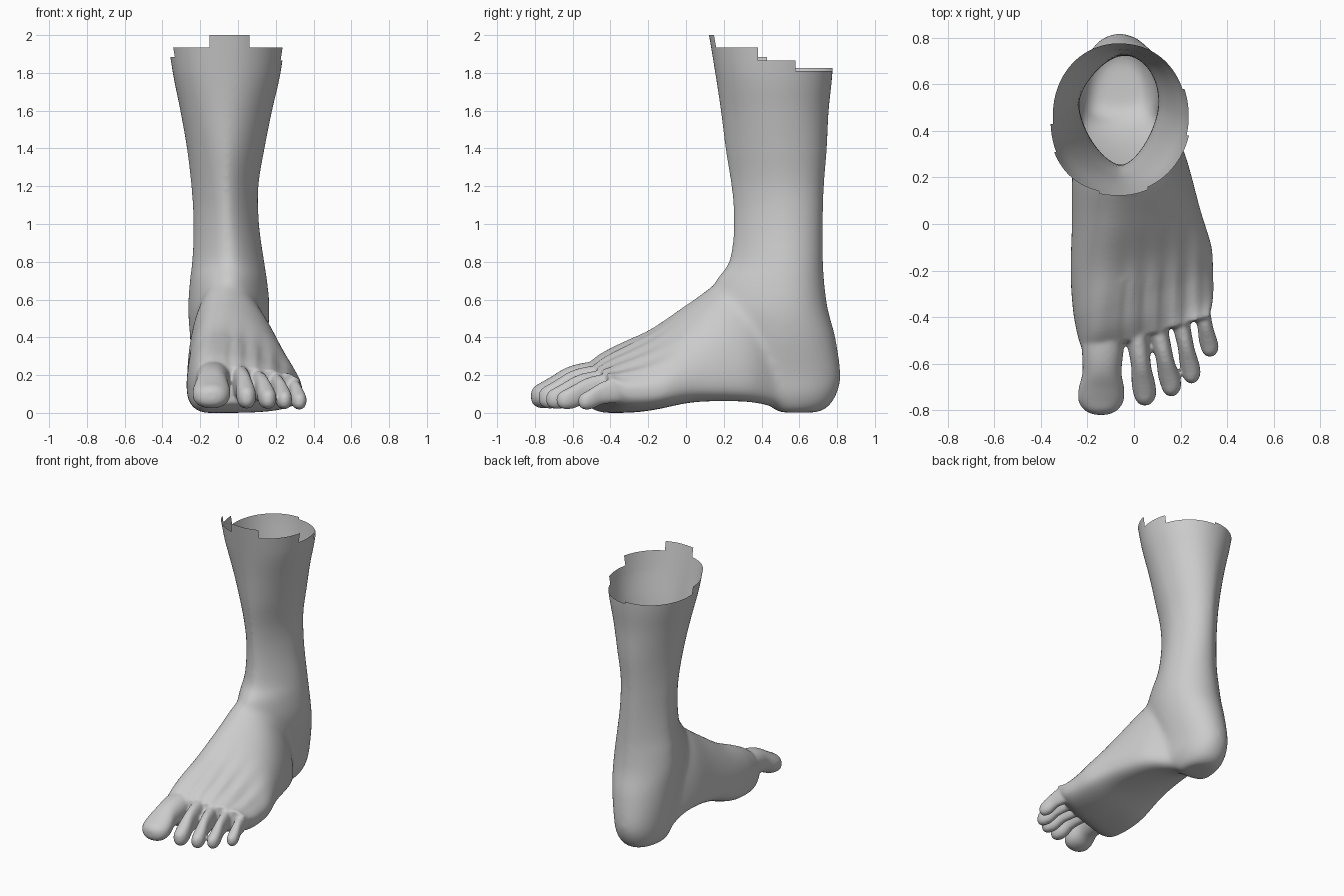
import bpy, bmesh, math

old = bpy.data.objects.get("Cube")
if old:
    bpy.data.objects.remove(old)

skin = bpy.data.materials.new("plain_grey")
skin.use_nodes = True
skin.diffuse_color = (0.6, 0.6, 0.6, 1)
skin.node_tree.nodes["Principled BSDF"].inputs["Base Color"].default_value = (0.6, 0.6, 0.6, 1)


def clamp(t):
    return min(1, max(0, t))


def refine(rows, steps=6):
    """Smooth spline through rows of section values."""
    out = []
    for i in range(len(rows) - 1):
        a, b, c, d = (rows[max(i - 1, 0)], rows[i], rows[i + 1], rows[min(i + 2, len(rows) - 1)])
        for s in range(steps):
            t = s / steps
            out.append([q + 0.5 * t * (r - p + t * (2 * p - 5 * q + 4 * r - w + t * (3 * (q - r) + w - p)))
                        for p, q, r, w in zip(a, b, c, d)])
    return out + [list(rows[-1])]


def section(u0, uc, u1, v0, vc, v1, powers, n=96):
    """Closed outline from four superellipse quarters meeting at (uc, vc)."""
    pts = []
    for k in range(n):
        a = 2 * math.pi * k / n
        e = powers[4 * k // n]
        c, s = math.cos(a), math.sin(a)
        u = uc + (u1 - uc if c > 0 else u0 - uc) * abs(c) ** e
        v = vc + (v1 - vc if s > 0 else v0 - vc) * abs(s) ** e
        pts.append((u, v))
    return pts


def loft(bm, rings):
    loops = [[bm.verts.new(p) for p in ring] for ring in rings]
    for a, b in zip(loops, loops[1:]):
        for k in range(len(a)):
            j = (k + 1) % len(a)
            bm.faces.new((a[k], a[j], b[j], b[k]))
    caps = [bm.faces.new(loops[0][::-1]), bm.faces.new(loops[-1])]
    bmesh.ops.triangulate(bm, faces=caps)


parts = bmesh.new()

# Leg and heel: height, right, left, front, back
leg = [(0.0, -.16, .04, .50, .70), (0.03, -.20, .07, .45, .755), (0.1, -.228, .10, .41, .80),
       (0.2, -.24, .115, .37, .82), (0.4, -.255, .155, .23, .792), (0.55, -.265, .168, .13, .752),
       (0.7, -.257, .155, .155, .733), (0.8, -.245, .14, .225, .728), (1.0, -.238, .112, .25, .727),
       (1.2, -.247, .108, .24, .73), (1.4, -.27, .14, .21, .745), (1.6, -.305, .18, .185, .755),
       (1.8, -.345, .225, .155, .775), (2.1, -.392, .268, .105, .79)]
rings = []
for z, x0, x1, y0, y1 in refine(leg):
    lean = max(0, 1 - (z - 1.0) ** 2 / 0.8) ** 2
    base = 0.88 + 0.12 * clamp(z / 0.6)
    flare = clamp((z - 1.1) / 0.7)
    powers = [base + lean * p - flare * q for p, q in ((-.05, .05), (.35, .05), (.25, .13), (.3, 0))]
    rings.append([(x, y, z) for x, y in section(
        x0, (x0 + x1) / 2 + .01 * lean, x1, y0, .52 - .06 * flare, y1, powers)])
loft(parts, rings)

# Foot body: depth, right, left, sole, top, ridge x, arch lift
foot = [(0.66, -.17, .03, .08, .42, -.07, 0), (0.5, -.22, .10, .025, .56, -.06, .04),
        (0.35, -.25, .20, .04, .68, -.06, .12), (0.2, -.268, .25, .045, .705, -.07, .13),
        (0.02, -.268, .295, .04, .58, -.08, .08), (-0.15, -.272, .335, .015, .447, -.1, .01),
        (-0.28, -.262, .34, .0, .375, -.12, 0), (-0.4, -.24, .34, .005, .31, -.13, 0),
        (-0.48, -.215, .325, .05, .245, -.12, 0)]
rings = []
for y, x0, x1, z0, z1, ridge, arch in refine(foot):
    slant = 0.3 * clamp((0.1 - y) / 0.4)
    mid = z0 + 0.13
    tendon = 0.007 * clamp(-y / 0.25)
    ring = []
    for x, z in section(x0, ridge, x1, z0, mid, z1, (1.25, 1.0, .65, .6)):
        inner = ((x1 - x) / (x1 - x0)) ** 2
        lift = arch * inner * clamp((mid - z) / 0.13)
        if z > mid and -.05 < x < .29:
            lift += tendon * math.cos(2 * math.pi * x / .09)
        ring.append((x, y + slant * (x - .05), z + lift))
    rings.append(ring)
loft(parts, rings)

# Toes: base depth, tip depth, base x, tip x, half width, height
toe_shape = [(0, 1, .32, 1.1), (.35, .88, .28, 1.02), (.55, .84, .24, .92),
             (.72, .98, .12, .76), (.85, .97, .09, .64), (.94, .75, .13, .56),
             (.985, .45, .2, .48), (1, .2, .28, .42)]
toes = [(-.42, -.82, -.13, -.142, .1, .255), (-.42, -.78, .005, .047, .051, .235),
        (-.4, -.74, .09, .16, .046, .21), (-.35, -.685, .185, .247, .042, .195),
        (-.3, -.57, .275, .326, .04, .175)]
for y0, y1, xa, xb, w, h in toes:
    rings = []
    for t, fw, fb, ft in refine(toe_shape):
        x = xa + (xb - xa) * min(1, t * 1.15)
        y = y0 + (y1 - y0) * t
        rings.append([(u, y, v) for u, v in section(
            x - w * fw, x, x + w * fw, h * fb, h * (fb + ft) / 2, h * ft, [.9] * 4)])
    loft(parts, rings)
bmesh.ops.recalc_face_normals(parts, faces=parts.faces)

# Fuse all parts into one smooth skin
mesh = bpy.data.meshes.new("foot_and_leg")
parts.to_mesh(mesh)
parts.free()
body = bpy.data.objects.new("foot_and_leg", mesh)
bpy.context.collection.objects.link(body)
fuse = body.modifiers.new("fuse", "REMESH")
fuse.mode = "VOXEL"
fuse.voxel_size = 0.009
soft = body.modifiers.new("soften", "SMOOTH")
soft.factor = 0.5
soft.iterations = 8
bpy.context.view_layer.update()
fused = bpy.data.meshes.new_from_object(body.evaluated_get(bpy.context.evaluated_depsgraph_get()))
body.modifiers.clear()
body.data = fused

bm = bmesh.new()
bm.from_mesh(fused)

# Blend the ankle and instep further, in a shrinking zone that fades out
for i in range(50):
    zone = [v for v in bm.verts if v.co.y > -.25 + .006 * i and v.co.z < 1.25 - .007 * i]
    bmesh.ops.smooth_vert(bm, verts=zone, factor=0.5, use_axis_x=True, use_axis_y=True, use_axis_z=True)


# Stepped open rim at the top of the leg
def rim_height(x, y):
    if y < .3 and -.15 < x < .06:
        return 2.0
    if x < -.05:
        return 1.935 if y < .31 else 1.885 if y < .43 else 1.825
    return 1.935 if y < .38 else 1.865 if y < .58 else 1.81


cuts = [((0, 0, z), (0, 0, 1)) for z in (1.81, 1.825, 1.865, 1.885, 1.935, 2.0)]
cuts += [((0, y, 0), (0, 1, 0)) for y in (.31, .38, .43, .58)]
cuts += [((x, 0, 0), (1, 0, 0)) for x in (-.15, -.05, .06)]
for co, no in cuts:
    faces = [f for f in bm.faces if f.calc_center_median().z > 1.75]
    geom = set(faces) | {e for f in faces for e in f.edges} | {v for f in faces for v in f.verts}
    bmesh.ops.bisect_plane(bm, geom=list(geom), plane_co=co, plane_no=no, dist=1e-5)
gone = []
for f in bm.faces:
    c = f.calc_center_median()
    if c.z > 1.75 and c.z > rim_height(c.x, c.y):
        gone.append(f)
bmesh.ops.delete(bm, geom=gone, context="FACES")

# Rest the sole on the ground without moving the rim
low = min(v.co.z for v in bm.verts)
for v in bm.verts:
    v.co.z -= low * max(0, 1 - v.co.z / 1.5)
bm.to_mesh(fused)
bm.free()
fused.materials.clear()
fused.materials.append(skin)
fused.shade_smooth()
